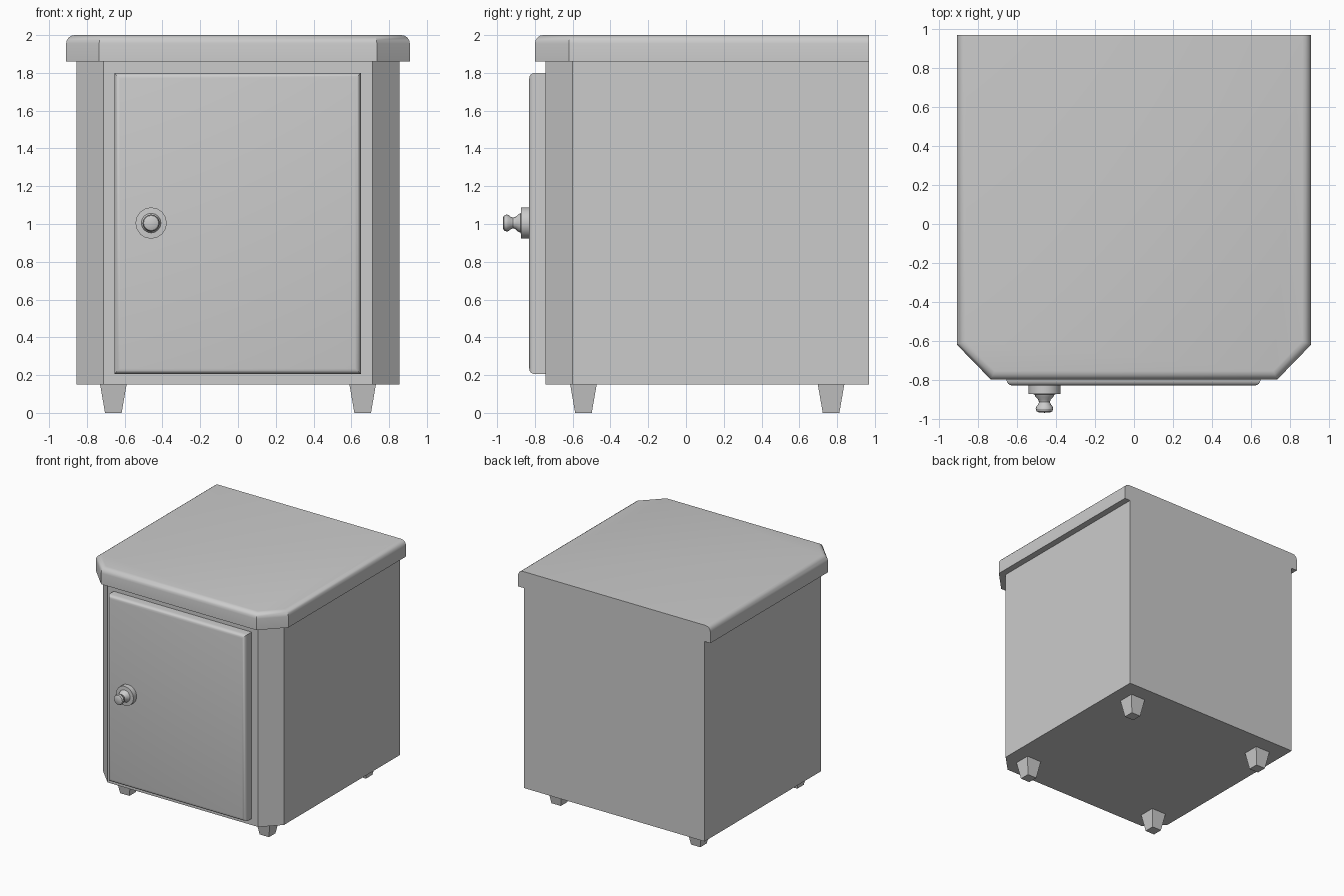
import bpy, bmesh, math
from mathutils import Matrix

if "Cube" in bpy.data.objects:
    bpy.data.objects.remove(bpy.data.objects["Cube"])

BACK = 0.97


def finish(name, bm, smooth=True):
    bmesh.ops.recalc_face_normals(bm, faces=bm.faces[:])
    mesh = bpy.data.meshes.new(name)
    bm.to_mesh(mesh)
    bm.free()
    obj = bpy.data.objects.new(name, mesh)
    bpy.context.collection.objects.link(obj)
    if smooth:
        bpy.ops.object.select_all(action='DESELECT')
        obj.select_set(True)
        bpy.context.view_layer.objects.active = obj
        bpy.ops.object.shade_smooth_by_angle(angle=math.radians(30))
    return obj


def prism(outline, z0, z1):
    bm = bmesh.new()
    base = bm.faces.new([bm.verts.new((x, y, z0)) for x, y in outline])
    grown = bmesh.ops.extrude_face_region(bm, geom=[base])['geom']
    for v in grown:
        if isinstance(v, bmesh.types.BMVert):
            v.co.z = z1
    bmesh.ops.recalc_face_normals(bm, faces=bm.faces[:])
    return bm


def chamfered(half, front, side_y, front_x):
    return [(-half, BACK), (-half, side_y), (-front_x, front),
            (front_x, front), (half, side_y), (half, BACK)]


# Cabinet body with cut front corners
finish("cabinet_body", prism(chamfered(0.855, -0.745, -0.60, 0.713), 0.15, 1.86), False)

# Overhanging top, rounded along the front and sides only
bm = prism(chamfered(0.91, -0.80, -0.62, 0.735), 1.86, 2.0)
rim = [e for e in bm.edges if all(v.co.z > 1.99 for v in e.verts)
       and not all(v.co.y > BACK - 0.01 for v in e.verts)]
bmesh.ops.bevel(bm, geom=rim, offset=0.045, segments=4, profile=0.5, affect='EDGES')
finish("table_top", bm)

# Door panel with rounded front edges
bm = prism([(-0.655, -0.83), (0.65, -0.83), (0.65, -0.745), (-0.655, -0.745)], 0.205, 1.80)
rim = [e for e in bm.edges if all(v.co.y < -0.82 for v in e.verts)]
bmesh.ops.bevel(bm, geom=rim, offset=0.03, segments=4, profile=0.5, affect='EDGES')
finish("door", bm)

# Turned knob: lathe profile of (radius, y)
profile = [(0, -0.825), (0.083, -0.825), (0.083, -0.873), (0.052, -0.875),
           (0.046, -0.888), (0.032, -0.903), (0.028, -0.915), (0.033, -0.928),
           (0.043, -0.94), (0.045, -0.95), (0.040, -0.963), (0.030, -0.968), (0, -0.97)]
bm = bmesh.new()
verts = [bm.verts.new((r, y, 0)) for r, y in profile]
edges = [bm.edges.new(pair) for pair in zip(verts, verts[1:])]
bmesh.ops.spin(bm, geom=verts + edges, cent=(0, 0, 0), axis=(0, 1, 0),
               angle=math.tau, steps=16)
bmesh.ops.remove_doubles(bm, verts=bm.verts[:], dist=0.0005)
bmesh.ops.translate(bm, verts=bm.verts[:], vec=(-0.46, 0, 1.005))
finish("door_knob", bm)

# Four square tapered feet
for side, x in (("left", -0.66), ("right", 0.66)):
    for end, y in (("front", -0.543), ("back", 0.768)):
        bm = bmesh.new()
        bmesh.ops.create_cube(bm, size=1, matrix=Matrix.Translation((0, 0, 0.5)))
        for v in bm.verts:
            w = 0.14 if v.co.z > 0.5 else 0.088
            v.co = (x + v.co.x * w, y + v.co.y * w, v.co.z * 0.15)
        finish(f"{end}_{side}_foot", bm, False)
